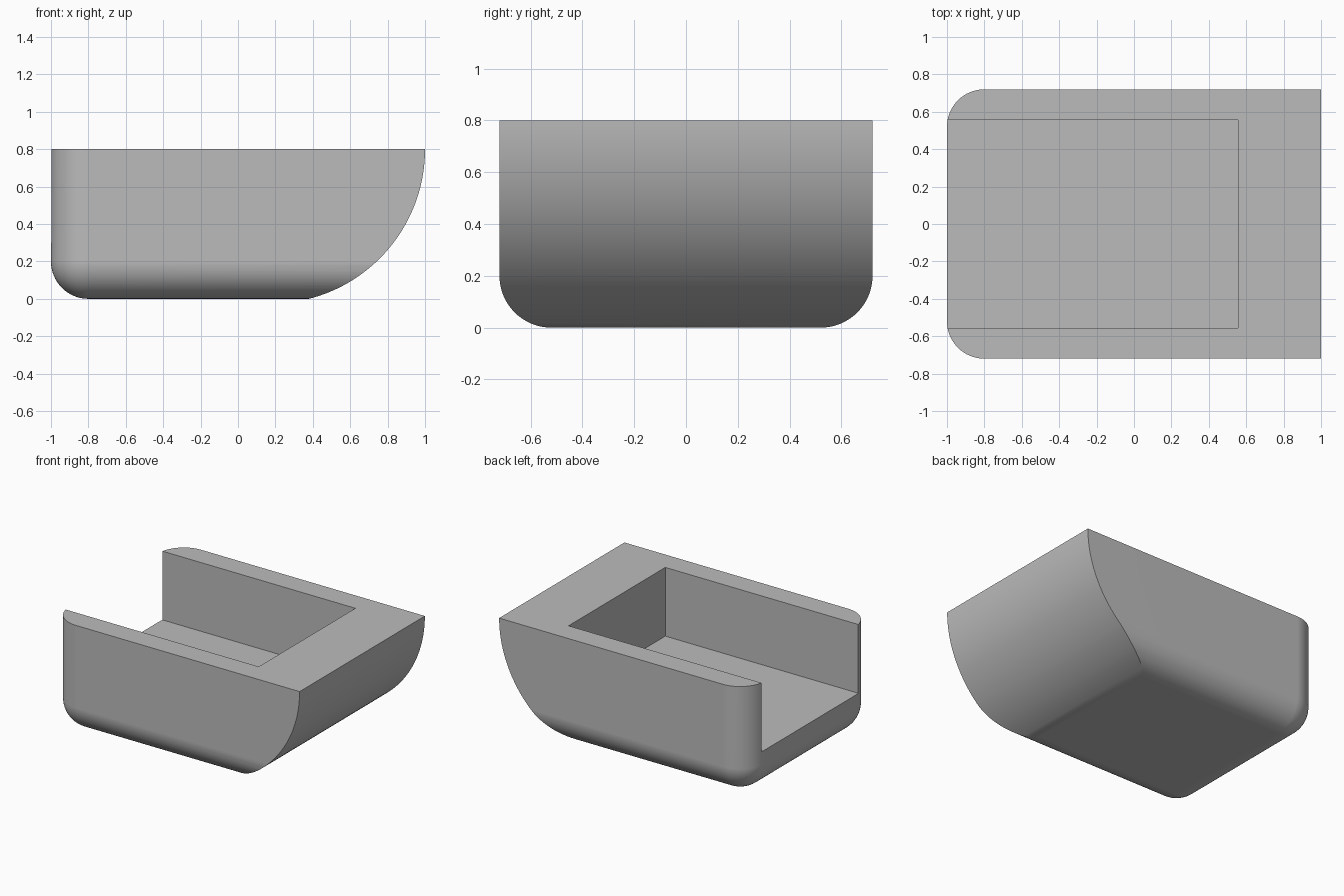
import bpy, bmesh
from math import sin, cos, pi, radians

if "Cube" in bpy.data.objects:
    bpy.data.objects.remove(bpy.data.objects["Cube"], do_unlink=True)

WIDTH, HEIGHT, CORNER = 0.72, 0.8, 0.2

grey = bpy.data.materials.new("mid grey")
grey.use_nodes = True
colour = (0.5, 0.5, 0.5, 1)
grey.diffuse_color = colour
grey.node_tree.nodes["Principled BSDF"].inputs["Base Color"].default_value = colour


def add_object(name, bm):
    bmesh.ops.recalc_face_normals(bm, faces=bm.faces)
    mesh = bpy.data.meshes.new(name)
    bm.to_mesh(mesh)
    bm.free()
    mesh.materials.append(grey)
    obj = bpy.data.objects.new(name, mesh)
    bpy.context.collection.objects.link(obj)
    return obj


def extrude_profile(points, half_depth):
    """Closed (x, z) profile swept along y."""
    bm = bmesh.new()
    face = bm.faces.new([bm.verts.new((x, -half_depth, z)) for x, z in points])
    swept = bmesh.ops.extrude_face_region(bm, geom=[face])["geom"]
    verts = [g for g in swept if isinstance(g, bmesh.types.BMVert)]
    bmesh.ops.translate(bm, verts=verts, vec=(0, 2 * half_depth, 0))
    return bm


def rectangle(x0, x1, z0, z1):
    return [(x0, z0), (x1, z0), (x1, z1), (x0, z1)]


# Block with rounded bottom and open-end corners
bm = extrude_profile(rectangle(-1, 1.3, 0, HEIGHT), WIDTH)


def is_rounded(edge):
    a, b = (v.co for v in edge.verts)
    if a.x > 1 and b.x > 1:
        return False
    on_bottom = a.z < 0.01 and b.z < 0.01
    upright = abs(a.z - b.z) > 0.1
    return on_bottom or upright


bmesh.ops.bevel(bm, geom=[e for e in bm.edges if is_rounded(e)], offset=CORNER,
                segments=16, profile=0.5, affect='EDGES')
body = add_object("body", bm)

# Curved prow envelope
centre, radius, steps = 0.174, 0.826, 48
arc = [(centre + radius * cos(pi / 2 * i / steps),
        HEIGHT - radius * sin(pi / 2 * i / steps)) for i in range(steps + 1)]
prow = add_object("prow_envelope", extrude_profile(
    arc + [(-1.2, HEIGHT - radius), (-1.2, 1), (1, 1)], 1))

# Open recess
recess = add_object("recess_cutter", extrude_profile(
    rectangle(-1.2, 0.556, 0.3, 1), 0.556))

for cutter, operation in ((prow, 'INTERSECT'), (recess, 'DIFFERENCE')):
    cutter.hide_render = True
    mod = body.modifiers.new(operation.title(), 'BOOLEAN')
    mod.object, mod.operation, mod.solver = cutter, operation, 'EXACT'

# Bake the cuts, then smooth the rounded surfaces
bpy.ops.object.select_all(action='DESELECT')
body.select_set(True)
bpy.context.view_layer.objects.active = body
for mod in list(body.modifiers):
    bpy.ops.object.modifier_apply(modifier=mod.name)
for cutter in (prow, recess):
    bpy.data.objects.remove(cutter, do_unlink=True)
bpy.ops.object.shade_smooth_by_angle(angle=radians(30))
weighted = body.modifiers.new("Weighted normals", 'WEIGHTED_NORMAL')
weighted.keep_sharp = True
